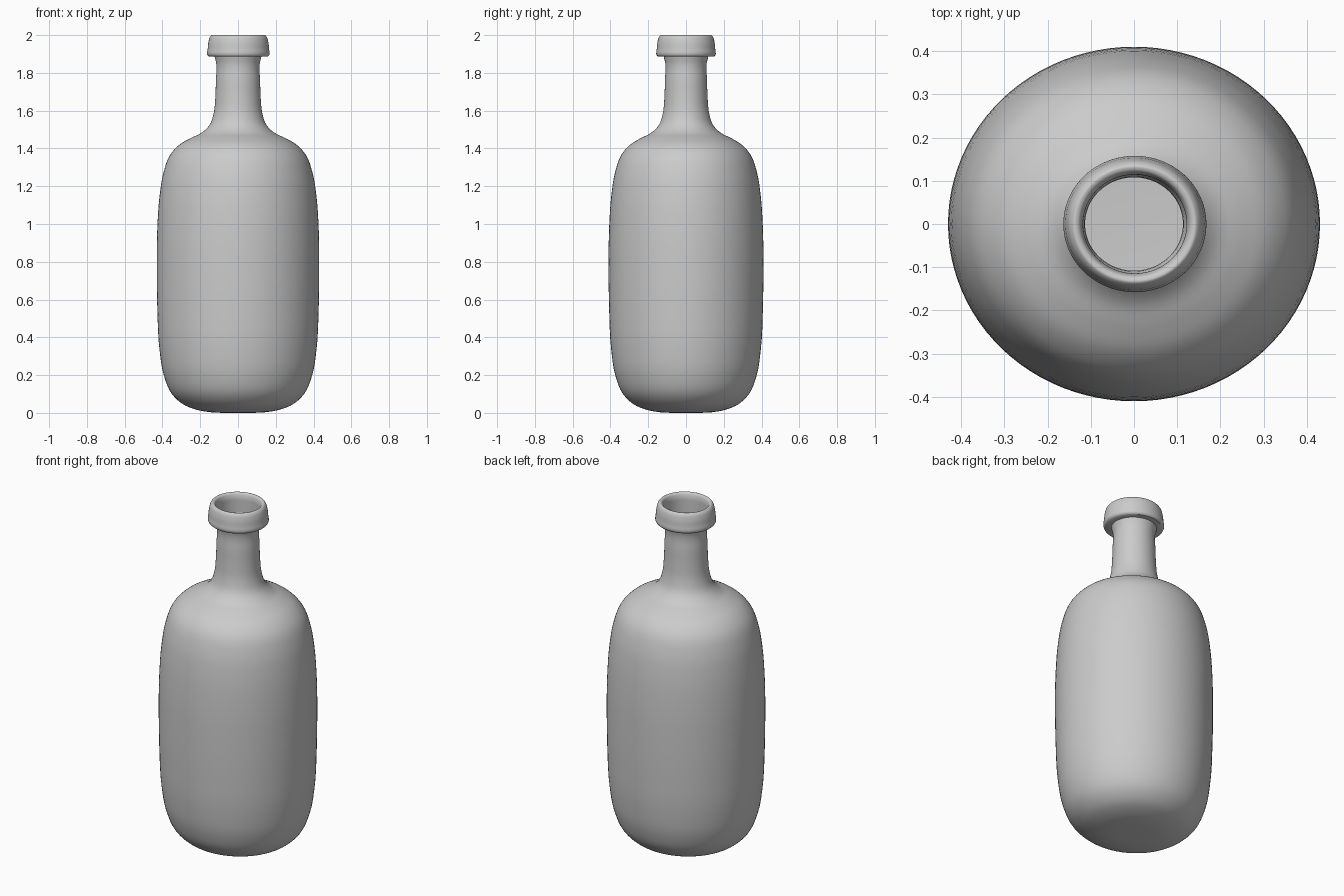
import bpy, bmesh, math
from mathutils import Vector

if "Cube" in bpy.data.objects:
    bpy.data.objects.remove(bpy.data.objects["Cube"])

SEG = 96
SQUASH = 0.953   # slightly oval in plan


def smooth_profile(pts, steps):
    """Catmull-Rom curve through (radius, z) points."""
    p = [Vector(q) for q in pts]
    p = [2 * p[0] - p[1]] + p + [2 * p[-1] - p[-2]]
    out = []
    for i in range(1, len(p) - 2):
        a, b, c, d = p[i - 1:i + 3]
        # non-uniform tangents keep unevenly spaced points from overshooting
        l0, l1, l2 = (b - a).length, (c - b).length, (d - c).length
        m1 = ((b - a) / l0 * l1 + (c - b) / l1 * l0) / (l0 + l1) * l1
        m2 = ((c - b) / l1 * l2 + (d - c) / l2 * l1) / (l1 + l2) * l1
        for s in range(steps):
            t = s / steps
            out.append((2*t**3 - 3*t**2 + 1) * b + (t**3 - 2*t**2 + t) * m1
                       + (-2*t**3 + 3*t**2) * c + (t**3 - t**2) * m2)
    out.append(p[-2])
    return out


def lathe(name, profile, cap=False, cx=0.0):
    bm = bmesh.new()
    rings = []
    for r, z in profile:
        rings.append([bm.verts.new((cx + r * math.cos(2 * math.pi * k / SEG),
                                    r * SQUASH * math.sin(2 * math.pi * k / SEG), z))
                      for k in range(SEG)])
    for lo, hi in zip(rings, rings[1:]):
        for k in range(SEG):
            n = (k + 1) % SEG
            bm.faces.new((lo[k], lo[n], hi[n], hi[k]))
    if cap:
        bm.faces.new(rings[0][::-1])
    me = bpy.data.meshes.new(name)
    bm.to_mesh(me)
    bm.free()
    ob = bpy.data.objects.new(name, me)
    bpy.context.collection.objects.link(ob)
    bpy.ops.object.select_all(action='DESELECT')
    ob.select_set(True)
    bpy.context.view_layer.objects.active = ob
    bpy.ops.object.shade_smooth_by_angle(angle=math.radians(40))
    return ob


# Thin single-walled body, shoulder and neck
body = [(0.06, 0), (0.14, 0.003), (0.22, 0.017), (0.29, 0.045), (0.35, 0.10),
        (0.393, 0.20), (0.415, 0.33), (0.427, 0.55), (0.43, 0.75), (0.427, 0.98),
        (0.415, 1.15), (0.395, 1.27), (0.36, 1.365), (0.31, 1.42), (0.25, 1.455),
        (0.19, 1.485), (0.15, 1.525), (0.128, 1.59), (0.12, 1.67), (0.117, 1.76),
        (0.115, 1.85), (0.124, 1.887)]
lathe("bottle_body", smooth_profile(body, 4), cap=True)

# Rolled lip: underside, rounded outside, top and inner throat
lip = [(0.155, 1.886), (0.162, 1.892), (0.162, 1.93), (0.157, 1.97),
       (0.149, 1.992), (0.14, 2.0), (0.13, 1.997), (0.122, 1.98), (0.12, 1.94)]
throat = [Vector((0.121, 1.886))]
lathe("bottle_lip", throat + smooth_profile(lip, 4) + throat, cx=0.002)
